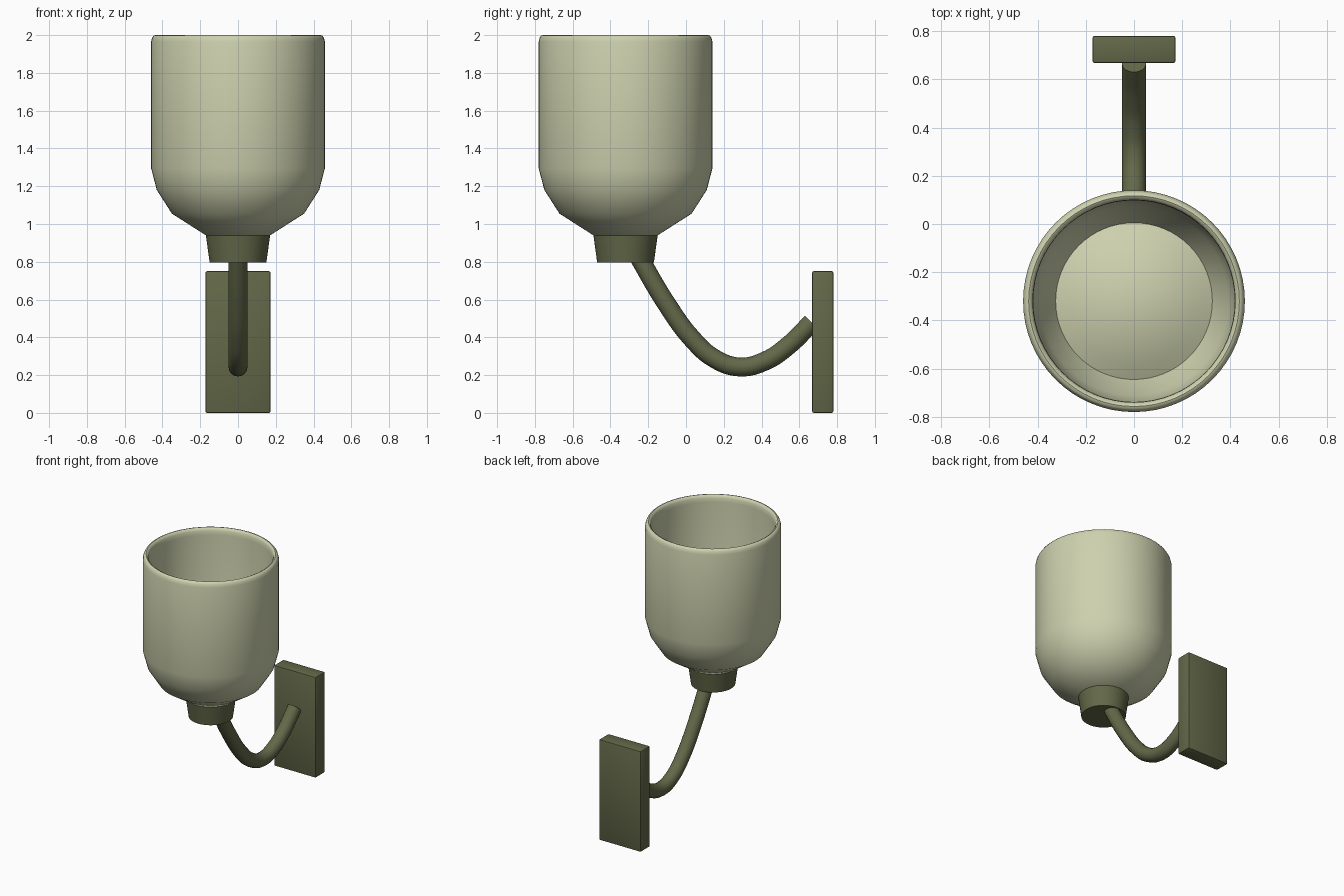
import bpy, bmesh, math
from mathutils import Vector

if "Cube" in bpy.data.objects:
    bpy.data.objects.remove(bpy.data.objects["Cube"])


def material(name, rgb):
    m = bpy.data.materials.new(name)
    m.diffuse_color = (*rgb, 1)
    m.use_nodes = True
    m.node_tree.nodes["Principled BSDF"].inputs["Base Color"].default_value = m.diffuse_color
    return m


glass = material("pale_cream_glass", (0.61, 0.635, 0.42))
metal = material("olive_metal", (0.125, 0.138, 0.065))
CY = -0.32  # shade axis position in y


def finish(obj, mat, angle=40):
    obj.data.materials.append(mat)
    bpy.ops.object.select_all(action='DESELECT')
    obj.select_set(True)
    bpy.context.view_layer.objects.active = obj
    bpy.ops.object.shade_smooth_by_angle(angle=math.radians(angle))


def mesh_object(name, bm):
    bmesh.ops.recalc_face_normals(bm, faces=bm.faces)
    me = bpy.data.meshes.new(name)
    bm.to_mesh(me)
    bm.free()
    obj = bpy.data.objects.new(name, me)
    bpy.context.collection.objects.link(obj)
    return obj


def lathe(name, profile, mat, segments=64):
    """Revolve an (r, z) profile around the shade axis."""
    bm = bmesh.new()
    vs = [bm.verts.new((r, CY, z)) for r, z in profile]
    es = [bm.edges.new(p) for p in zip(vs, vs[1:])]
    bmesh.ops.spin(bm, geom=vs + es, cent=(0, CY, 0), axis=(0, 0, 1),
                   angle=2 * math.pi, steps=segments, use_duplicate=False)
    bmesh.ops.remove_doubles(bm, verts=bm.verts, dist=1e-4)
    obj = mesh_object(name, bm)
    finish(obj, mat)
    return obj


# Shade: outer wall, rounded rim, inner wall and gently domed floor
dome = [(0.325 * math.cos(t), 1.07 + 0.09 * math.sin(t) ** 1.0)
        for t in (0.0,)]
dome += [(r, 1.07 + 0.09 * (1 - (r / 0.325) ** 2)) for r in (0.26, 0.19, 0.12, 0.06, 0.0)]
lathe("shade", [(0, 0.94), (0.17, 0.94), (0.35, 1.055), (0.43, 1.18), (0.46, 1.295),
                (0.46, 1.965), (0.455, 1.985), (0.447, 1.997), (0.437, 2.0),
                (0.427, 1.995), (0.42, 1.98), (0.418, 1.95),
                (0.418, 1.3), (0.392, 1.19)] + dome, glass)

# Tapered cup holding the shade
lathe("shade_holder", [(0, 0.795), (0.15, 0.795), (0.17, 0.94), (0, 0.94)], metal)

# Curved arm: smooth path swept with a round section
path = [(-0.30, 0.92), (-0.235, 0.80), (-0.095, 0.565), (0.03, 0.395), (0.15, 0.288),
        (0.285, 0.243), (0.42, 0.275), (0.54, 0.355), (0.665, 0.478)]
cu = bpy.data.curves.new("arm_path", 'CURVE')
cu.dimensions = '3D'
cu.bevel_depth = 0.05
cu.bevel_resolution = 6
cu.use_fill_caps = True
sp = cu.splines.new('BEZIER')
sp.resolution_u = 6
sp.bezier_points.add(len(path) - 1)
for bp, (y, z) in zip(sp.bezier_points, path):
    bp.co = Vector((0, y, z))
    bp.handle_left_type = bp.handle_right_type = 'AUTO'
arm = bpy.data.objects.new("arm", cu)
bpy.context.collection.objects.link(arm)
bpy.ops.object.select_all(action='DESELECT')
arm.select_set(True)
bpy.context.view_layer.objects.active = arm
bpy.ops.object.convert(target='MESH')
finish(bpy.context.view_layer.objects.active, metal)

# Wall plate with slightly softened edges
bm = bmesh.new()
bmesh.ops.create_cube(bm, size=1)
bmesh.ops.scale(bm, vec=(0.344, 0.112, 0.75), verts=bm.verts)
bmesh.ops.translate(bm, vec=(0, 0.724, 0.375), verts=bm.verts)
bmesh.ops.bevel(bm, geom=bm.edges[:], offset=0.008, segments=2, profile=0.5, affect='EDGES')
finish(mesh_object("wall_plate", bm), metal, 25)
